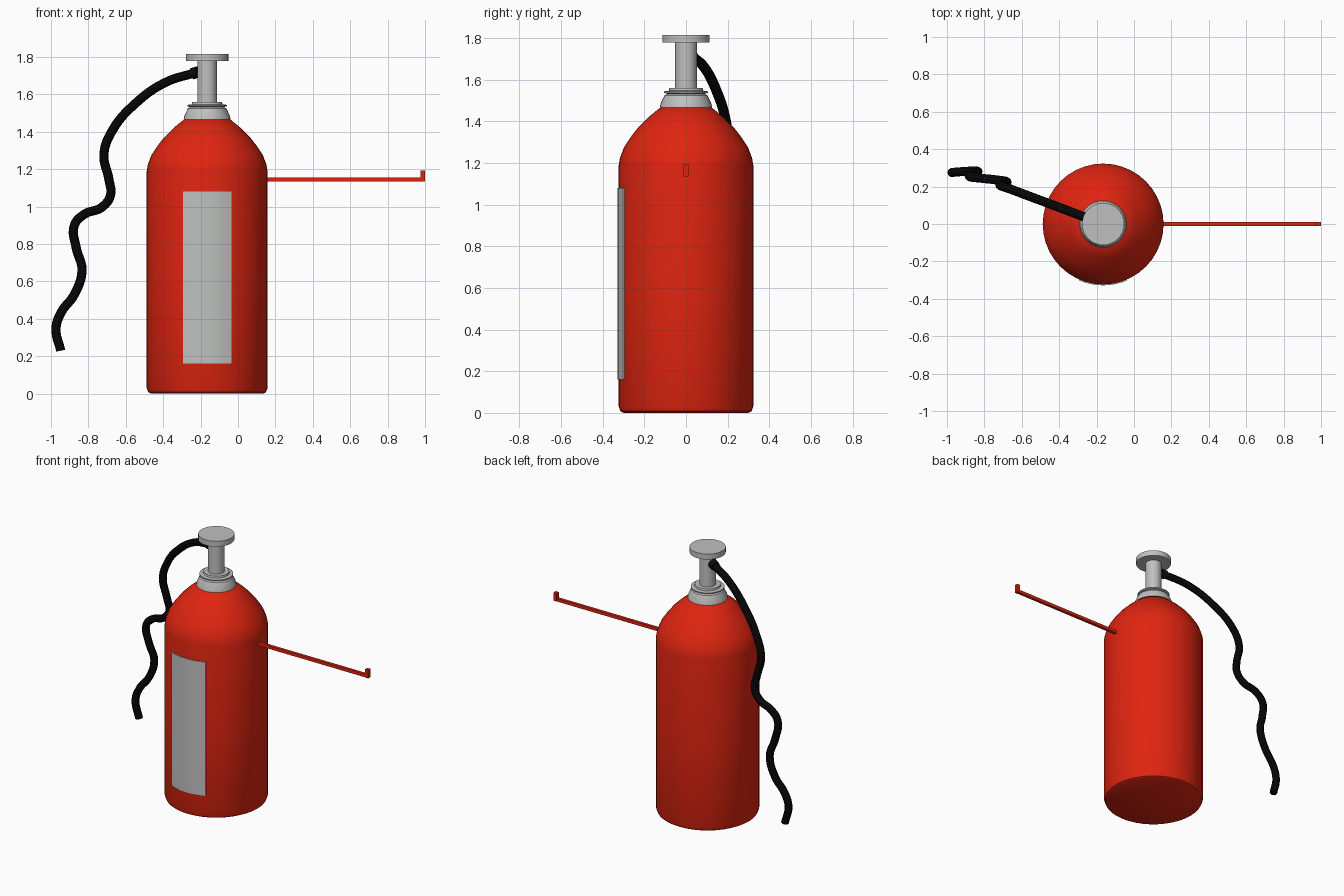
import bpy, bmesh, math
from mathutils import Vector

cube = bpy.data.objects.get("Cube")
if cube:
    bpy.data.objects.remove(cube, do_unlink=True)

CX = -0.165          # axis of the cylinder body
TANK_R = 0.323


def material(name, rgb, rough=0.5):
    m = bpy.data.materials.new(name)
    m.use_nodes = True
    m.diffuse_color = (*rgb, 1)
    b = m.node_tree.nodes["Principled BSDF"]
    b.inputs["Base Color"].default_value = (*rgb, 1)
    b.inputs["Roughness"].default_value = rough
    return m


RED = material("red paint", (0.74, 0.018, 0.005))
GREY = material("light grey", (0.52, 0.53, 0.52))
BLACK = material("black rubber", (0.003, 0.003, 0.004))


def add_object(name, bm, mat, smooth=True):
    bmesh.ops.recalc_face_normals(bm, faces=bm.faces)
    mesh = bpy.data.meshes.new(name)
    bm.to_mesh(mesh)
    bm.free()
    mesh.materials.append(mat)
    ob = bpy.data.objects.new(name, mesh)
    bpy.context.collection.objects.link(ob)
    if smooth:
        bpy.ops.object.select_all(action='DESELECT')
        ob.select_set(True)
        bpy.context.view_layer.objects.active = ob
        bpy.ops.object.shade_smooth_by_angle(angle=math.radians(35))
    return ob


def lathe(name, profile, mat, sides=32):
    """Spin a (radius, height) profile that starts and ends on the axis."""
    bm = bmesh.new()
    verts = [bm.verts.new((CX + r, 0, z)) for r, z in profile]
    edges = [bm.edges.new(p) for p in zip(verts, verts[1:])]
    bmesh.ops.spin(bm, geom=verts + edges, cent=(CX, 0, 0), axis=(0, 0, 1),
                   angle=math.tau, steps=sides, use_duplicate=False)
    bmesh.ops.remove_doubles(bm, verts=bm.verts, dist=0.0005)
    return add_object(name, bm, mat)


def box(name, lo, hi, mat):
    lo, hi = Vector(lo), Vector(hi)
    bm = bmesh.new()
    bmesh.ops.create_cube(bm, size=1)
    bmesh.ops.scale(bm, vec=hi - lo, verts=bm.verts)
    bmesh.ops.translate(bm, vec=(lo + hi) / 2, verts=bm.verts)
    return add_object(name, bm, mat, smooth=False)


# Pressure tank with rounded foot and domed shoulder
lathe("tank", [(0, 0), (0.3, 0), (0.315, 0.008), (TANK_R, 0.03), (TANK_R, 0.6),
               (TANK_R, 1.19), (0.317, 1.225), (0.298, 1.275), (0.265, 1.325),
               (0.23, 1.37), (0.18, 1.42), (0.125, 1.465), (0, 1.475)], RED, 40)

# Stepped collar, stem and press cap
lathe("collar", [(0, 1.46), (0.125, 1.467), (0.122, 1.485), (0.103, 1.525),
                 (0.09, 1.532), (0.105, 1.537), (0.105, 1.544), (0.082, 1.547),
                 (0.08, 1.56), (0, 1.56)], GREY)
lathe("stem", [(0, 1.55), (0.052, 1.55), (0.052, 1.785), (0, 1.785)], GREY)
lathe("press_cap", [(0, 1.778), (0.113, 1.778), (0.113, 1.815), (0, 1.815)], GREY)

# Curved label plate wrapped on the front of the tank
bm = bmesh.new()
SPAN, STEPS = math.radians(23.2), 8
columns = []
for i in range(STEPS + 1):
    a = -SPAN + 2 * SPAN * i / STEPS
    columns.append([bm.verts.new((CX + r * math.sin(a), -r * math.cos(a), z))
                    for r, z in ((0.32, 0.16), (0.328, 0.16),
                                 (0.328, 1.08), (0.32, 1.08))])
for a, b in zip(columns, columns[1:]):
    for k in range(4):
        bm.faces.new((a[k], b[k], b[(k + 1) % 4], a[(k + 1) % 4]))
bm.faces.new(columns[0])
bm.faces.new(columns[-1])
add_object("label", bm, GREY)

# Side hanger rod with upturned end
box("hanger_rod", (0.14, -0.01, 1.135), (1, 0.01, 1.156), RED)
box("hanger_tip", (0.976, -0.012, 1.135), (1, 0.012, 1.192), RED)

# Flexible hose
path = [(-0.22, 0.02, 1.718), (-0.39, 0.085, 1.663), (-0.55, 0.145, 1.55),
        (-0.67, 0.19, 1.41), (-0.717, 0.207, 1.28), (-0.69, 0.215, 1.145),
        (-0.682, 0.227, 1.06), (-0.73, 0.235, 0.995), (-0.82, 0.245, 0.96),
        (-0.875, 0.252, 0.9), (-0.865, 0.265, 0.78), (-0.834, 0.28, 0.66),
        (-0.875, 0.283, 0.53), (-0.945, 0.278, 0.435), (-0.973, 0.275, 0.35),
        (-0.948, 0.278, 0.23)]
curve = bpy.data.curves.new("hose_path", 'CURVE')
curve.dimensions = '3D'
curve.bevel_depth = 0.0245
curve.bevel_resolution = 3
curve.resolution_u = 6
curve.use_fill_caps = True
spline = curve.splines.new('BEZIER')
spline.bezier_points.add(len(path) - 1)
for p, co in zip(spline.bezier_points, path):
    p.co = co
    p.handle_left_type = p.handle_right_type = 'AUTO'
helper = bpy.data.objects.new("hose_path", curve)
bpy.context.collection.objects.link(helper)
bpy.context.view_layer.update()
hose_mesh = bpy.data.meshes.new_from_object(
    helper.evaluated_get(bpy.context.evaluated_depsgraph_get()))
bpy.data.objects.remove(helper, do_unlink=True)
bm = bmesh.new()
bm.from_mesh(hose_mesh)
bpy.data.meshes.remove(hose_mesh)
add_object("hose", bm, BLACK)

# Hose fitting at the stem
bm = bmesh.new()
bmesh.ops.create_cone(bm, cap_ends=True, segments=16, radius1=0.031, radius2=0.031, depth=0.035)
axis = Vector(path[1]) - Vector(path[0])
bmesh.ops.rotate(bm, verts=bm.verts, matrix=axis.to_track_quat('Z', 'Y').to_matrix())
bmesh.ops.translate(bm, verts=bm.verts, vec=Vector(path[0]) + axis.normalized() * 0.01)
add_object("hose_fitting", bm, BLACK)
